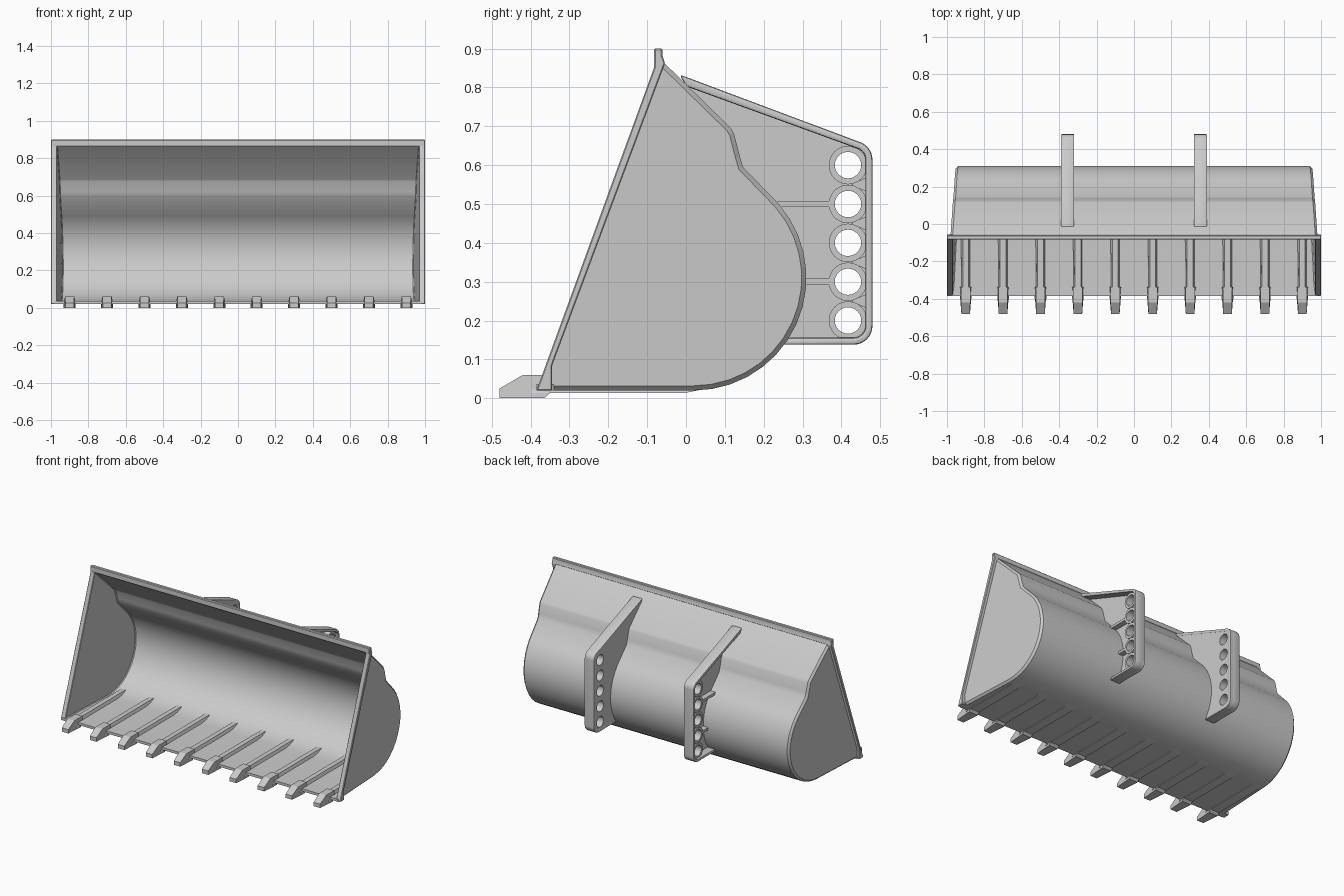
import bpy, bmesh, math
from mathutils import Matrix, Vector

if "Cube" in bpy.data.objects:
    bpy.data.objects.remove(bpy.data.objects["Cube"])

steel = bpy.data.materials.new("steel_grey")
steel.diffuse_color = (0.6, 0.6, 0.6, 1)
steel.use_nodes = True
steel.node_tree.nodes["Principled BSDF"].inputs["Base Color"].default_value = steel.diffuse_color

def finish(name, mesh, angle=30):
    """Link a mesh as a named object, with smooth shading below the angle."""
    ob = bpy.data.objects.new(name, mesh)
    bpy.context.collection.objects.link(ob)
    mesh.materials.clear()
    mesh.materials.append(steel)
    mesh.shade_smooth()
    mesh.set_sharp_from_angle(angle=math.radians(angle))
    return ob

def prism(name, pts, x0, x1, bevel=0, shape=None, segments=1):
    """Extrude a (y, z) outline from x0 to x1; shape(co) may edit each vertex."""
    bm = bmesh.new()
    a = [bm.verts.new((x0, y, z)) for y, z in pts]
    b = [bm.verts.new((x1, y, z)) for y, z in pts]
    bm.faces.new(a)
    bm.faces.new(b)
    for i in range(len(pts)):
        j = (i + 1) % len(pts)
        bm.faces.new((a[i], a[j], b[j], b[i]))
    if shape:
        for v in bm.verts:
            shape(v.co)
    bmesh.ops.recalc_face_normals(bm, faces=bm.faces)
    if bevel:
        edges = [e for e in bm.edges if e.calc_face_angle(0) > 0.6]
        bmesh.ops.bevel(bm, geom=edges, offset=bevel, segments=segments,
                        profile=0.5, affect='EDGES', clamp_overlap=True)
    me = bpy.data.meshes.new(name)
    bm.to_mesh(me)
    bm.free()
    return finish(name, me)

def plate(name, outlines, x0, x1):
    """Flat plate in the yz plane; outlines after the first become holes."""
    cu = bpy.data.curves.new(name, 'CURVE')
    cu.dimensions = '2D'
    cu.fill_mode = 'BOTH'
    cu.extrude = abs(x1 - x0) / 2
    for pts in outlines:
        sp = cu.splines.new('POLY')
        sp.points.add(len(pts) - 1)
        for p, (y, z) in zip(sp.points, pts):
            p.co = (y, z, 0, 1)
        sp.use_cyclic_u = True
    tmp = bpy.data.objects.new(name + "_tmp", cu)
    me = bpy.data.meshes.new_from_object(tmp)
    bpy.data.objects.remove(tmp)
    me.transform(Matrix(((0, 0, 1, (x0 + x1) / 2), (1, 0, 0, 0),
                         (0, 1, 0, 0), (0, 0, 0, 1))))
    return finish(name, me)

def arc(cy, cz, r, a0, a1, n):
    return [(cy + r * math.cos(math.radians(a0 + (a1 - a0) * i / n)),
             cz + r * math.sin(math.radians(a0 + (a1 - a0) * i / n)))
            for i in range(n + 1)]

# Bucket shell: open profile, sides taper inwards away from the mouth
curve_part = arc(0.02, 0.31, 0.29, -90, 41, 14)
profile = ([(-0.38, 0.02)] + curve_part
           + [(0.147, 0.595), (0.138, 0.625), (0.124, 0.68), (0.116, 0.695), (-0.066, 0.873)])

def half_width(y, z):
    depth = (y + 0.385) * 0.94 - (z - 0.02) * 0.341
    return 0.982 - 0.054 * depth

bm = bmesh.new()
left = [bm.verts.new((-half_width(y, z), y, z)) for y, z in profile]
right = [bm.verts.new((half_width(y, z), y, z)) for y, z in profile]
sides = [bm.faces.new(left), bm.faces.new(right)]
for i in range(len(profile) - 1):
    bm.faces.new((left[i], left[i + 1], right[i + 1], right[i]))
bmesh.ops.recalc_face_normals(bm, faces=bm.faces)
bm.faces.ensure_lookup_table()
if bm.faces[2].normal.z > 0:
    bmesh.ops.reverse_faces(bm, faces=bm.faces)
rim_edges = [e for f in sides for e in f.edges if len(e.link_faces) == 2]
bmesh.ops.bevel(bm, geom=rim_edges, offset=0.012, segments=1, affect='EDGES')
me = bpy.data.meshes.new("bucket_shell")
bm.to_mesh(me)
bm.free()
shell = finish("bucket_shell", me)
mod = shell.modifiers.new("thickness", 'SOLIDIFY')
mod.thickness = 0.014
mod.offset = -1
thick = bpy.data.meshes.new_from_object(
    shell.evaluated_get(bpy.context.evaluated_depsgraph_get()))
bpy.data.objects.remove(shell)
finish("bucket_shell", thick)

# Mouth frame: side strips, top bar and cutting lip
strip = [(-0.385, 0.02), (-0.345, 0.02), (-0.345, 0.083), (-0.054, 0.862),
         (-0.06, 0.88), (-0.082, 0.88), (-0.082, 0.852)]
for s, side in ((-1, "left"), (1, "right")):
    prism("mouth_strip_" + side, strip, s * 0.968, s * 1.0, 0.003)
prism("top_bar", [(-0.083, 0.862), (-0.054, 0.862), (-0.06, 0.88), (-0.06, 0.9), (-0.083, 0.9)],
      -1, 1, 0.004)
prism("cutting_lip", [(-0.385, 0.02), (-0.34, 0.02), (-0.34, 0.036), (-0.385, 0.036)],
      -0.985, 0.985)

# Teeth with long shanks on the bucket floor
tooth = [(-0.48, 0), (-0.365, 0), (-0.338, 0.024), (-0.338, 0.06), (-0.42, 0.06), (-0.48, 0.025)]
shank = [(-0.40, 0.014), (0.0, 0.014), (0.1, 0.034), (0.122, 0.052), (-0.40, 0.052)]
for i in range(10):
    cx = -0.9 + 0.2 * i

    def tooth_shape(co):
        k = 0.72 if co.y < -0.45 else 1.0
        if co.z > 0.05:
            k *= 0.78
        co.x = cx + (co.x - cx) * k

    def shank_shape(co):
        if co.z > 0.05:
            co.x = cx + (co.x - cx) * 0.5

    prism(f"tooth_{i + 1}", tooth, cx - 0.032, cx + 0.032, 0, tooth_shape)
    prism(f"tooth_shank_{i + 1}", shank, cx - 0.031, cx + 0.031, 0, shank_shape)

# Rear mounting brackets: web with five holes, flange, collars and ribs
outer = ([(-0.016, 0.833)] + arc(0.432, 0.614, 0.048, 68, 0, 7)
         + arc(0.432, 0.186, 0.048, 0, -90, 8) + [(0.25, 0.138)])
inner = ([(0.0, 0.803)] + arc(0.432, 0.614, 0.03, 68, 0, 7)
         + arc(0.432, 0.186, 0.03, 0, -90, 8) + [(0.262, 0.156)])
flange = outer + inner[::-1]
# the web's front edge sits just inside the shell wall
back_edge = [(y - 0.006, z) for y, z in profile if 0.15 < z < 0.8]
web = outer[1:-1] + [(0.25, 0.142)] + back_edge + [(-0.005, 0.81)]
holes = [(0.417, 0.2 + 0.1 * i) for i in range(5)]
ribs = [(0.235, 0.38, 0.5), (0.3, 0.38, 0.3)]
for s, side in ((-1, "left"), (1, "right")):
    plate("bracket_web_" + side,
          [web] + [arc(y, z, 0.034, 0, 345, 23) for y, z in holes], s * 0.322, s * 0.34)
    prism("bracket_flange_" + side, flange, s * 0.32, s * 0.391, 0.006, segments=2)
    for i, (y, z) in enumerate(holes):
        plate(f"hole_collar_{side}_{i + 1}",
              [arc(y, z, 0.0495, 0, 345, 23), arc(y, z, 0.034, 0, 345, 23)],
              s * 0.33, s * 0.378)
    for i, (y0, y1, z) in enumerate(ribs):
        prism(f"bracket_rib_{side}_{i + 1}",
              [(y0, z - 0.008), (y1, z - 0.008), (y1, z + 0.008), (y0, z + 0.008)],
              s * 0.33, s * 0.375)
    for i in range(4):
        z = 0.25 + 0.1 * i
        prism(f"bracket_gusset_{side}_{i + 1}",
              [(0.425, z), (0.468, z - 0.02), (0.468, z + 0.02)], s * 0.33, s * 0.37)
